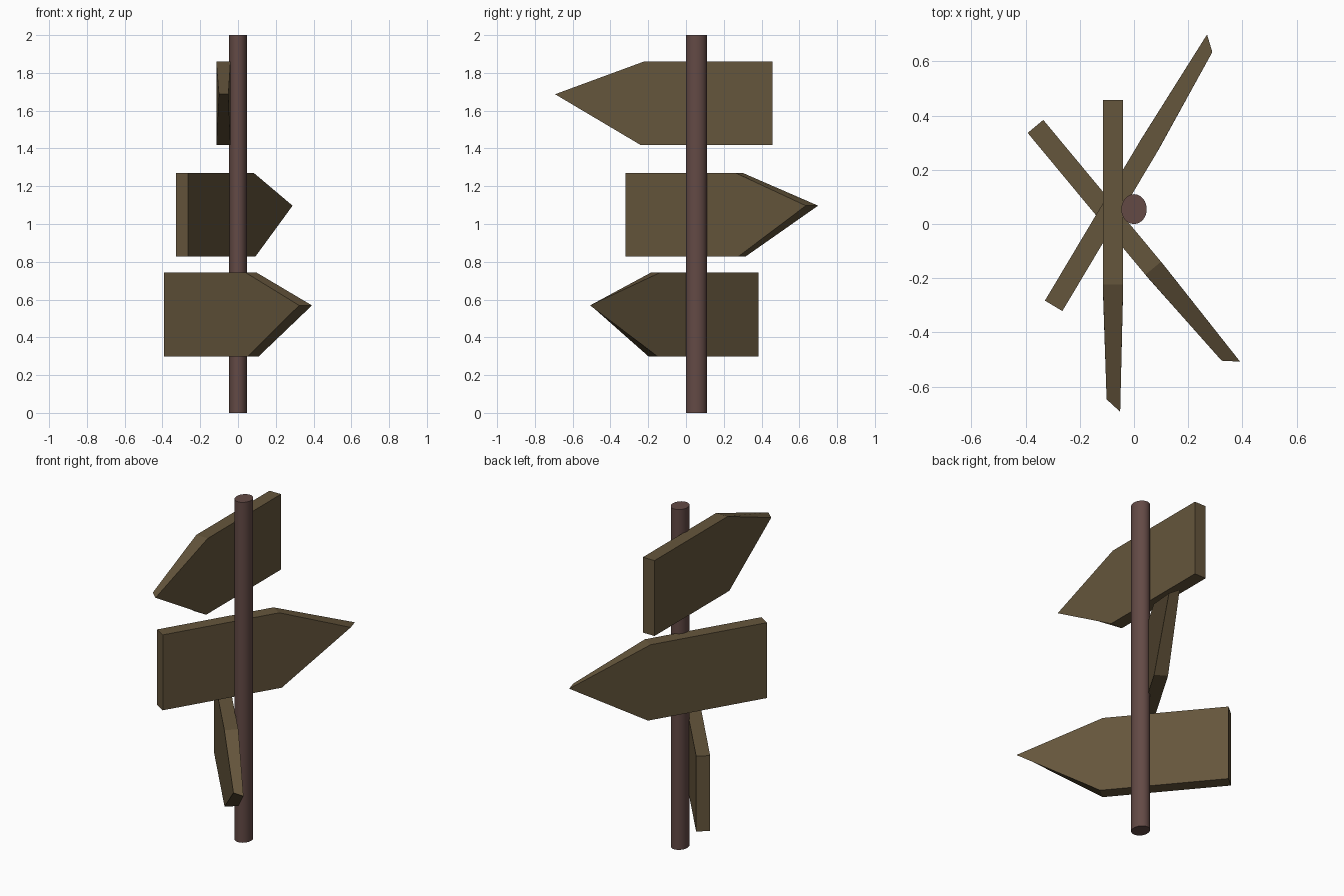
import bpy, bmesh, math
from mathutils import Vector

if "Cube" in bpy.data.objects:
    bpy.data.objects.remove(bpy.data.objects["Cube"])


def material(name, rgb):
    m = bpy.data.materials.new(name)
    m.diffuse_color = (*rgb, 1)
    m.use_nodes = True
    m.node_tree.nodes["Principled BSDF"].inputs["Base Color"].default_value = m.diffuse_color
    return m


board_wood = material("board_wood", (0.13, 0.092, 0.045))
post_wood = material("post_wood", (0.125, 0.068, 0.06))

# Upright post, slightly oval
bpy.ops.mesh.primitive_cylinder_add(vertices=32, radius=1, depth=2, location=(0, 0.055, 1))
post = bpy.context.object
post.name = "post"
post.scale = (0.047, 0.055, 1)
bpy.ops.object.transform_apply(location=False, rotation=False, scale=True)
bpy.ops.object.shade_smooth_by_angle(angle=math.radians(40))
post.data.materials.append(post_wood)


def arrow_board(name, butt, angle, z):
    """Pointed board running from the centre of its square end along the angle."""
    along = Vector((math.cos(angle), math.sin(angle), 0))
    across = Vector((-along.y, along.x, 0))
    up = Vector((0, 0, 1))
    start = Vector((*butt, z))

    # Each side: distance along, offset across, height; the tip is cut obliquely
    def side(half, tip_u, tip_w):
        profile = [(0, half, 0), (0.695, half, 0), (tip_u, tip_w, 0.27),
                   (0.68, half, 0.443), (0, half, 0.443)]
        return [bm.verts.new(start + along * u + across * w + up * h) for u, w, h in profile]

    bm = bmesh.new()
    near = side(-0.0375, 1.104, -0.0235)
    far = side(0.0375, 1.15, 0.0265)
    bm.faces.new(near)
    bm.faces.new(far[::-1])
    for i in range(5):
        j = (i + 1) % 5
        bm.faces.new((near[j], near[i], far[i], far[j]))
    bmesh.ops.recalc_face_normals(bm, faces=bm.faces[:])
    mesh = bpy.data.meshes.new(name)
    bm.to_mesh(mesh)
    bm.free()
    mesh.materials.append(board_wood)
    obj = bpy.data.objects.new(name, mesh)
    bpy.context.collection.objects.link(obj)


# Three sign boards turned different ways around the post
arrow_board("top_sign_board", (-0.0775, 0.457), math.radians(-90), 1.417)
arrow_board("middle_sign_board", (-0.2965, -0.302), math.radians(59.2), 0.827)
arrow_board("bottom_sign_board", (-0.3635, 0.36), math.radians(-50.3), 0.299)
